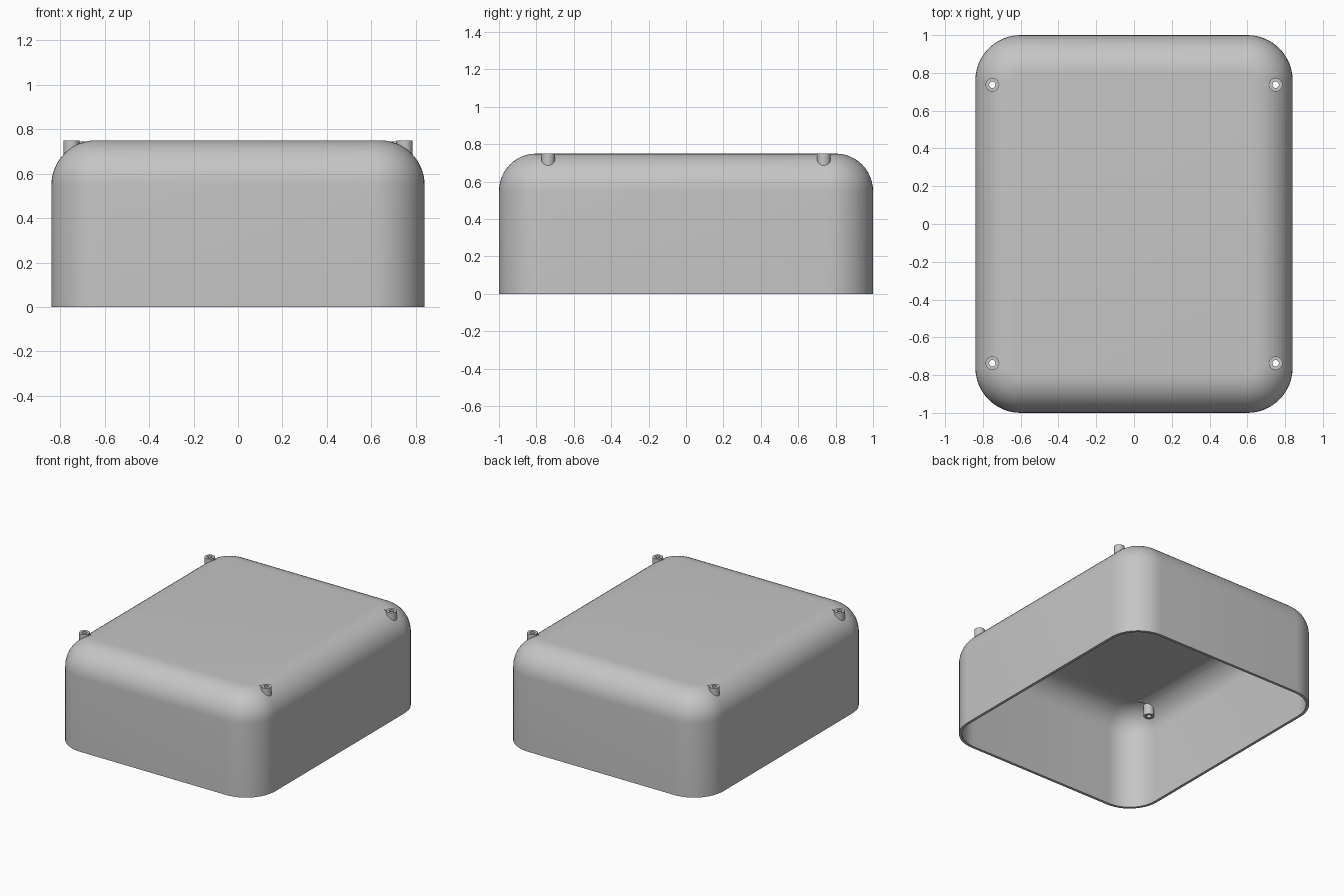
import bpy, bmesh, math

if "Cube" in bpy.data.objects:
    bpy.data.objects.remove(bpy.data.objects["Cube"], do_unlink=True)

HALF_X, HALF_Y, HEIGHT, WALL = 0.84, 1.0, 0.75, 0.02
POST_X, POST_Y, POST_R, HOLE_R, POST_BOTTOM = 0.75, 0.737, 0.036, 0.017, 0.63

grey = bpy.data.materials.new("light_grey_plastic")
grey.use_nodes = True
colour = (0.56, 0.56, 0.56, 1)
grey.diffuse_color = colour
grey.node_tree.nodes["Principled BSDF"].inputs["Base Color"].default_value = colour


def make_object(name, bm):
    bmesh.ops.recalc_face_normals(bm, faces=bm.faces)
    mesh = bpy.data.meshes.new(name)
    bm.to_mesh(mesh)
    bm.free()
    mesh.materials.append(grey)
    obj = bpy.data.objects.new(name, mesh)
    bpy.context.collection.objects.link(obj)
    return obj


def activate(obj):
    bpy.ops.object.select_all(action="DESELECT")
    obj.select_set(True)
    bpy.context.view_layer.objects.active = obj


def smooth(obj):
    activate(obj)
    bpy.ops.object.shade_smooth_by_angle(angle=math.radians(35))


def box(bm, size, centre):
    verts = bmesh.ops.create_cube(bm, size=1)["verts"]
    bmesh.ops.scale(bm, vec=size, verts=verts)
    bmesh.ops.translate(bm, vec=centre, verts=verts)


# Open-bottomed cover: round the upright corners, then the top rim
bm = bmesh.new()
box(bm, (2 * HALF_X, 2 * HALF_Y, HEIGHT), (0, 0, HEIGHT / 2))
upright = [e for e in bm.edges if abs(e.verts[0].co.z - e.verts[1].co.z) > 0.1]
bmesh.ops.bevel(bm, geom=upright, offset=0.24, segments=12, profile=0.5, affect="EDGES")
rim = [e for e in bm.edges if all(v.co.z > HEIGHT - 0.01 for v in e.verts)]
bmesh.ops.bevel(bm, geom=rim, offset=0.2, segments=12, profile=0.5, affect="EDGES")
floor = [f for f in bm.faces if all(v.co.z < 0.01 for v in f.verts)]
bmesh.ops.delete(bm, geom=floor, context="FACES_ONLY")
bm.normal_update()
cover = make_object("cover_shell", bm)
for face in cover.data.polygons:
    if face.normal.z > 0.99:
        outward = True
        break
else:
    cover.data.flip_normals()
solid = cover.modifiers.new("wall", "SOLIDIFY")
solid.thickness = WALL
solid.offset = -1
solid.use_even_offset = True

# Clearance holes through the cover at each post
bm = bmesh.new()
corners = [(sx, sy) for sx in (-1, 1) for sy in (-1, 1)]
for sx, sy in corners:
    made = bmesh.ops.create_cone(bm, cap_ends=True, segments=24, radius1=0.027,
                                 radius2=0.027, depth=0.5)
    bmesh.ops.translate(bm, verts=made["verts"], vec=(sx * POST_X, sy * POST_Y, 0.7))
cutter = make_object("hole_cutter", bm)
cutter.hide_render = True
cut = cover.modifiers.new("holes", "BOOLEAN")
cut.operation = "DIFFERENCE"
cut.solver = "EXACT"
cut.object = cutter
activate(cover)
for modifier in ("wall", "holes"):
    bpy.ops.object.modifier_apply(modifier=modifier)
bpy.data.objects.remove(cutter, do_unlink=True)
smooth(cover)


# Hollow screw posts, each with a thin rib pointing inward
def screw_post(name, sx, sy):
    bm = bmesh.new()
    profile = [(POST_R, POST_BOTTOM), (POST_R, HEIGHT), (HOLE_R, HEIGHT), (HOLE_R, POST_BOTTOM)]
    ring = [bm.verts.new((r, 0, z)) for r, z in profile]
    edges = [bm.edges.new((ring[i], ring[(i + 1) % 4])) for i in range(4)]
    bmesh.ops.spin(bm, geom=ring + edges, axis=(0, 0, 1), cent=(0, 0, 0),
                   angle=math.tau, steps=32, use_merge=True)
    bmesh.ops.remove_doubles(bm, verts=bm.verts, dist=0.0005)
    bmesh.ops.translate(bm, verts=bm.verts, vec=(sx * POST_X, sy * POST_Y, 0))
    smooth(make_object(name + "_screw_post", bm))
    bm = bmesh.new()
    box(bm, (0.06, 0.01, 0.03), (sx * (POST_X - 0.06), sy * POST_Y, HEIGHT - 0.021))
    make_object(name + "_post_rib", bm)


for sx, sy in corners:
    screw_post(("front" if sy < 0 else "back") + ("_left" if sx > 0 else "_right"), sx, sy)
